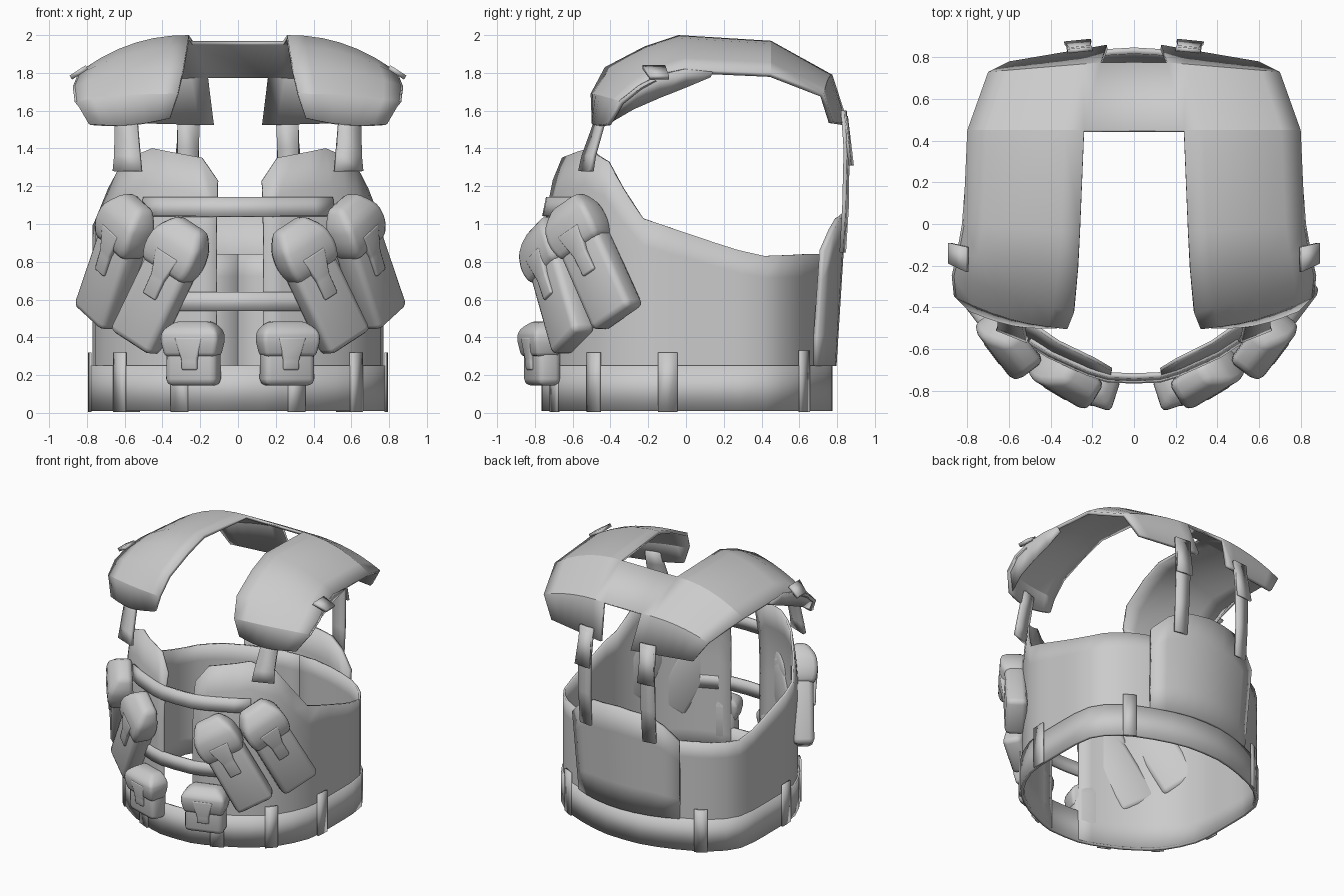
import bpy, bmesh, math
from mathutils import Vector, Matrix

if "Cube" in bpy.data.objects:
    bpy.data.objects.remove(bpy.data.objects["Cube"])

mat = bpy.data.materials.new("plain grey")
mat.use_nodes = True
GREY = (0.6, 0.6, 0.6, 1)
mat.diffuse_color = GREY
mat.node_tree.nodes["Principled BSDF"].inputs["Base Color"].default_value = GREY
MID = 0.012  # centre line of the front panels and pouches
SIDES = ((1, "left"), (-1, "right"))


def finish(name, bm, angle=40, thick=0.0, offset=-1):
    bmesh.ops.remove_doubles(bm, verts=bm.verts, dist=0.0005)
    bmesh.ops.recalc_face_normals(bm, faces=bm.faces)
    me = bpy.data.meshes.new(name)
    bm.to_mesh(me)
    bm.free()
    me.materials.append(mat)
    ob = bpy.data.objects.new(name, me)
    bpy.context.collection.objects.link(ob)
    if thick:
        mod = ob.modifiers.new("thickness", "SOLIDIFY")
        mod.thickness, mod.offset = thick, offset
    bpy.ops.object.select_all(action="DESELECT")
    ob.select_set(True)
    bpy.context.view_layer.objects.active = ob
    bpy.ops.object.shade_smooth_by_angle(angle=math.radians(angle))


def add_grid(bm, rows):
    vs = [[bm.verts.new(p) for p in r] for r in rows]
    for a, b in zip(vs, vs[1:]):
        for i in range(len(a) - 1):
            bm.faces.new((a[i], a[i + 1], b[i + 1], b[i]))


def grid(name, rows, thick, angle=40):
    bm = bmesh.new()
    add_grid(bm, rows)
    finish(name, bm, angle, thick, 0)


def around(deg, r, z, s=1, mid=0.0):
    # angle is measured from the front towards the side
    a = math.radians(deg)
    return Vector((mid + s * r * math.sin(a), -r * math.cos(a), z))


def lerp_table(table, t):
    for (a, u), (b, v) in zip(table, table[1:]):
        if t <= b:
            return u + (v - u) * max(0, t - a) / (b - a)
    return table[-1][1]


# Plan outline of the vest: radius by angle, boxier at the rear corners
PLAN = [(0, 0.745), (9.5, 0.75), (25, 0.74), (42, 0.757), (52, 0.775), (73, 0.78), (90, 0.762), (102, 0.78),
        (110, 0.81), (119, 0.848), (126, 0.85), (133, 0.835), (140, 0.815), (150, 0.785), (160, 0.768), (180, 0.755)]
LEAN = [(9.5, 0.2), (42, 0.2), (60, 0.12), (180, 0.0)]


def outline(a, z):
    a = abs(a)
    return lerp_table(PLAN, a) - lerp_table(LEAN, a) * max(0, z - 1.02)


# Wrap-around body, two halves open at the front, leaning in at the top of the chest
TOP = [(9.5, 1.23), (17, 1.35), (42, 1.40), (56, 1.33), (73, 1.03), (117, 0.83), (140, 0.84), (180, 0.84)]
ANGLES = [9.5, 17, 25, 33, 42, 49, 56, 64, 73, 82, 90, 102, 110, 119, 126, 133, 140, 150, 160, 170, 180]
for s, side in SIDES:
    rows = []
    for k in range(8):
        row = []
        for a in ANGLES:
            z = 0.02 + (lerp_table(TOP, a) - 0.02) * k / 7
            row.append(around(a, outline(a, z), z, s, MID * max(0, 1 - a / 70)))
        rows.append(row)
    grid("body_" + side, rows, 0.016)


def band(name, angs, z0, z1, out, thick, s=1):
    grid(name, [[around(a, outline(a, z) + out, z, s) for a in angs] for z in (z0, z1)], thick)


# Waist belt, chest straps and back plate
band("waist_belt", [-a for a in ANGLES[::-1]] + [0] + ANGLES, 0.01, 0.25, 0.008, 0.024)
CHEST = [-42, -33, -25, -17, -9.5, 0, 9.5, 17, 25, 33, 42]
band("upper_chest_strap", CHEST, 1.04, 1.14, 0.008, 0.026)
band("lower_chest_strap", CHEST, 0.54, 0.64, 0.008, 0.026)

PLATE_TOP = [(148, 0.86), (156, 0.97), (164, 1.03), (180, 1.05), (196, 1.03), (204, 0.97), (212, 0.86)]
rows = []
for k in range(5):
    t = k / 4
    rows.append([around(a, 0.782 + 0.05 * t + 0.018 * (abs(a - 180) / 32) ** 2,
                        0.25 + t * (lerp_table(PLATE_TOP, a) - 0.25)) for a in range(148, 213, 8)])
grid("back_plate", rows, 0.03)

# Belt loops
for s, side in SIDES:
    for i, (a, w, h) in enumerate(((24, 3.7, 0.25), (52, 3.2, 0.32), (83, 3.7, 0.32), (138, 3.2, 0.33))):
        band(f"belt_loop_{side}_{i + 1}", (a - w, a, a + w), 0.005, h, 0.022, 0.014, s)

# Shoulder yoke: inner and outer edge of each section, front tip to rear flap
YOKE = [((.36, -.50, 1.56), (.79, -.42, 1.53)),
        ((.32, -.505, 1.69), (.86, -.35, 1.65)),
        ((.29, -.43, 1.83), (.87, -.25, 1.73)),
        ((.27, -.22, 1.94), (.845, -.14, 1.79)),
        ((.26, -.04, 2.0), (.82, 0, 1.82)),
        ((.24, .45, 1.97), (.80, .45, 1.80)),
        ((.16, .775, 1.79), (.70, .73, 1.69)),
        ((.13, .86, 1.53), (.60, .78, 1.54))]
bm = bmesh.new()
for s, side in SIDES:
    rows = []
    for k, (p, q) in enumerate(YOKE):
        row = []
        for i in range(7):
            t = i / 6
            v = Vector(p).lerp(Vector(q), t)
            if 1 <= k <= 6:
                v.z = p[2] + (q[2] - p[2]) * t ** 2.2
            if k < 2:
                v.y -= 0.03 * math.sin(math.pi * t)
            if k == 0:
                v.z -= 0.02 * math.sin(math.pi * t)
            v.x *= s
            row.append(v)
        rows.append(row)
    add_grid(bm, rows)
add_grid(bm, [[Vector((s * p[0], p[1], p[2])) for s in (-1, 1)] for p in (YOKE[5][0], YOKE[6][0])])
finish("shoulder_yoke", bm, 25, 0.025, -1)

# Lining that hangs below the outer front edge of the yoke
HEM = [(.77, -.40, 1.54), (.79, -.28, 1.61), (.79, -.14, 1.67), (.78, 0, 1.725), (.78, .13, 1.78)]
EDGE = [YOKE[k][1] for k in (1, 2, 3, 4)] + [(.81, .14, 1.805)]
for s, side in SIDES:
    grid("yoke_lining_" + side, [[(s * x, y, z) for x, y, z in line] for line in (HEM, EDGE)], 0.012)


def strap(name, pts, w0, w1, thick=0.025):
    n = len(pts) - 1
    rows = []
    for i, p in enumerate(pts):
        w = (w0 + (w1 - w0) * i / n) / 2
        d = Vector((p[3], p[4], 0)).normalized() * w
        c = Vector(p[:3])
        rows.append([c - d, c + d])
    grid(name, rows, thick, 30)


# Front and rear hanging straps with their tabs; last two numbers set the width direction
for s, side in SIDES:
    strap("front_strap_" + side,
          [(s * .59, -.44, 1.60, 1, s * .35), (s * .59, -.47, 1.50, 1, s * .35),
           (s * .585, -.515, 1.36, 1, s * .4), (s * .585, -.53, 1.28, 1, s * .4)], .11, .16)
    strap("rear_strap_" + side,
          [(s * .26, .835, 1.60, 1, -s * .1), (s * .265, .85, 1.4, 1, -s * .1),
           (s * .27, .845, 1.1, 1, -s * .15), (s * .27, .83, .85, 1, -s * .15)], .12, .10, .02)
    strap("rear_tab_" + side,
          [(s * .26, .845, 1.57, 1, -s * .1), (s * .27, .875, 1.31, 1, -s * .1)], .10, .13, .015)
    strap("shoulder_clip_" + side,
          [(s * .80, -.17, 1.83, 0, 1), (s * .885, -.14, 1.775, 0, 1)], .12, .10, .025)


def rounded_box(bm, frame, sections, bevel):
    # stacked rectangles: height, half width, back depth, front depth
    nb = bmesh.new()
    rings = []
    for z, w, b, f in sections:
        rings.append([nb.verts.new(p) for p in ((-w, b, z), (w, b, z), (w, f, z), (-w, f, z))])
    for a, c in zip(rings, rings[1:]):
        for i in range(4):
            j = (i + 1) % 4
            nb.faces.new((a[i], a[j], c[j], c[i]))
    nb.faces.new(rings[0][::-1])
    nb.faces.new(rings[-1])
    bmesh.ops.recalc_face_normals(nb, faces=nb.faces)
    bmesh.ops.bevel(nb, geom=nb.edges[:], offset=bevel, segments=2, profile=0.5,
                    affect="EDGES", clamp_overlap=True)
    nb.transform(frame)
    me = bpy.data.meshes.new("part")
    nb.to_mesh(me)
    nb.free()
    bm.from_mesh(me)
    bpy.data.meshes.remove(me)


def pouch(name, s, deg, z, r, tilt, w, h, d, lid):
    # local x runs along the body, local y points outward, local z is the pouch height
    n = around(deg, 1, 0, s)
    u = n.cross(Vector((0, 0, 1)))
    basis = Matrix((u, n, Vector((0, 0, 1)))).transposed().to_4x4()
    frame = (Matrix.Translation(around(deg, r, z, s, MID)) @ basis
             @ Matrix.Rotation(math.radians(s * tilt), 4, "Y"))
    bm = bmesh.new()
    rounded_box(bm, frame, [(-h, w * .92, -d, d * .75), (h * .3, w * .9, -d, d * .75),
                            (h * .8, w * .7, -d, d * .5)], 0.035)
    # lid
    rounded_box(bm, frame, [(h * lid, w * .92, -d * .8, d * .9), (h * .45, w * 1.05, -d, d * 1.15),
                            (h * .75, w * .97, -d, d * 1.05), (h, w * .6, -d * .9, d * .3)], 0.03)
    # closing tab
    rounded_box(bm, frame, [(h * (lid - .42), w * .28, d * .6, d * .93), (h * (lid - .1), w * .28, d * .6, d),
                            (h * .5, w * .5, d * .6, d * 1.18)], 0.01)
    finish(name, bm, 50)


# Pouches
for s, side in SIDES:
    pouch("outer_pouch_" + side, s, 53, 0.81, 0.833, 29, 0.155, 0.355, 0.085, 0.2)
    pouch("inner_pouch_" + side, s, 31, 0.685, 0.808, 29, 0.155, 0.36, 0.08, 0.2)
    pouch("small_pouch_" + side, s, 18, 0.315, 0.81, 0, 0.155, 0.17, 0.075, -0.1)
